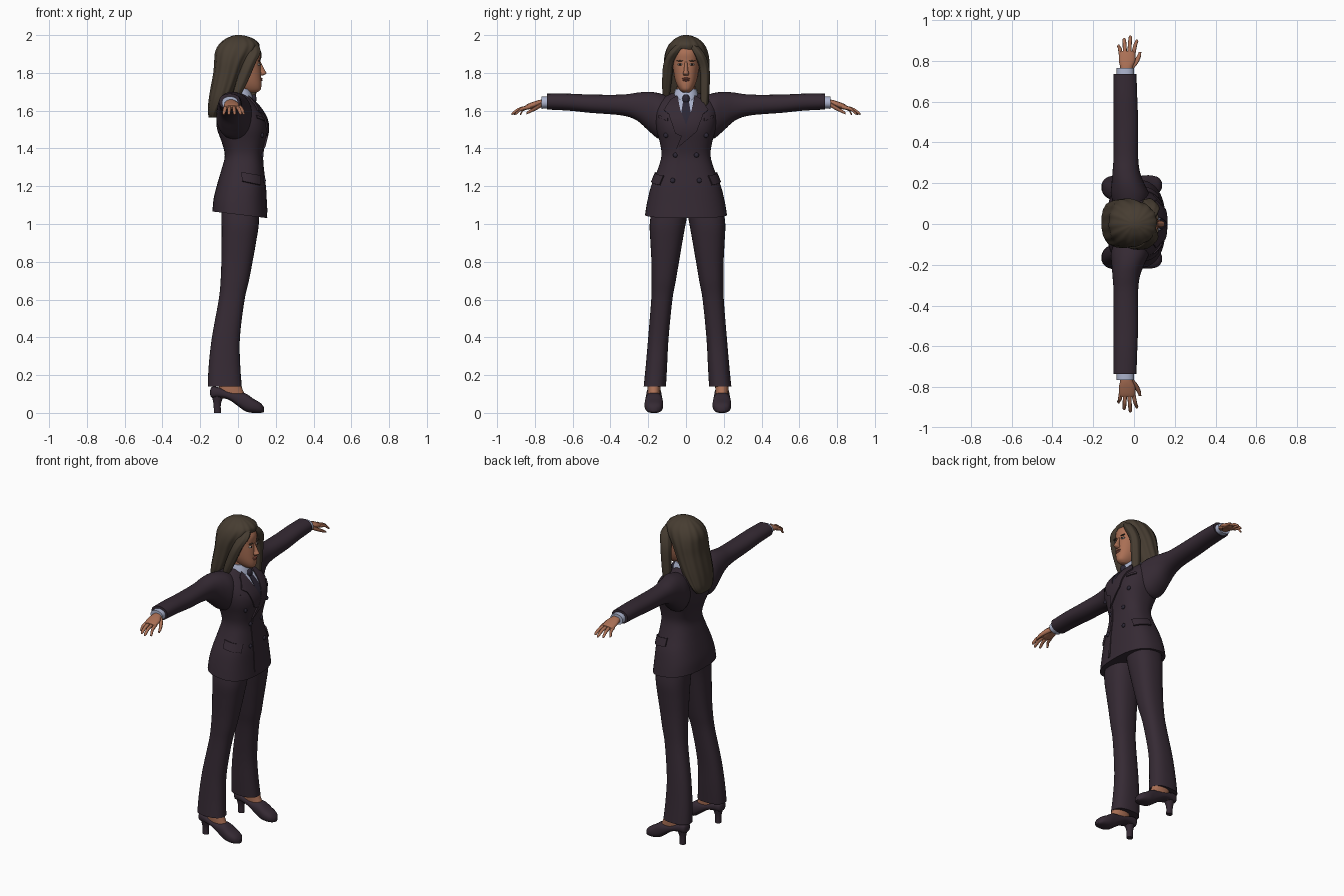
import bpy, bmesh, math
from mathutils import Vector
from mathutils.bvhtree import BVHTree

if "Cube" in bpy.data.objects:
    bpy.data.objects.remove(bpy.data.objects["Cube"])


def material(name, *rgb):
    m = bpy.data.materials.new(name)
    m.use_nodes = True
    m.diffuse_color = (*rgb, 1)
    m.node_tree.nodes["Principled BSDF"].inputs["Base Color"].default_value = (*rgb, 1)
    return m


SUIT = material("dark plum cloth", .036, .023, .034)
HAIR = material("brown hair", .062, .046, .031)
SKIN = material("warm skin", .40, .16, .09)
SHIRT = material("pale blue shirt", .42, .46, .62)
TIE = material("dark tie", .025, .02, .035)
LIPS = material("muted red lips", .30, .09, .06)
WHITE = material("eye white", .6, .55, .5)
IRIS = material("dark iris", .02, .012, .01)


def finish(name, bm, mat, angle=45):
    bmesh.ops.recalc_face_normals(bm, faces=bm.faces)
    mesh = bpy.data.meshes.new(name)
    bm.to_mesh(mesh)
    bm.free()
    mesh.materials.append(mat)
    mesh.polygons.foreach_set("use_smooth", [True] * len(mesh.polygons))
    mesh.set_sharp_from_angle(angle=math.radians(angle))
    ob = bpy.data.objects.new(name, mesh)
    bpy.context.collection.objects.link(ob)
    return ob


def spline(rows, steps):
    """Smooth curve through the section rows."""
    rows = [r if len(r) == 5 else (*r[:3], -r[3], r[3]) for r in rows]
    out = []
    for i in range(len(rows) - 1):
        a, b, c, d = (rows[min(max(i + k, 0), len(rows) - 1)] for k in (-1, 0, 1, 2))
        for j in range(steps):
            f = j / steps
            out.append([q + f / 2 * (r - p + f * (2*p - 5*q + 4*r - s + f * (3*(q - r) + s - p)))
                        for p, q, r, s in zip(a, b, c, d)])
    return out + [rows[-1]]


def loft(name, mat, axis, rows, side=1, shift=0, n=32, power=2.2, steps=4, ripple=0, folds=0, warp=None):
    """Skin over rounded sections: (position, u min, u max, v min, v max)."""
    bm = bmesh.new()
    rings = []
    for t, u0, u1, v0, v1 in spline(rows, steps):
        ring = []
        for k in range(n):
            a = math.tau * k / n
            c, s = math.cos(a), math.sin(a)
            w = 1 + ripple * math.cos(folds * a + t * 6)
            u = (u0 + u1) / 2 + (u1 - u0) / 2 * w * math.copysign(abs(c) ** (2 / power), c)
            v = (v0 + v1) / 2 + (v1 - v0) / 2 * w * math.copysign(abs(s) ** (2 / power), s)
            p = {"x": (t, u * side, v), "y": (u, t * side, v), "z": (u, v * side, t)}[axis]
            p = Vector(p) + Vector((0, shift, 0))
            ring.append(bm.verts.new(warp(p) if warp else p))
        rings.append(ring)
    for r, q in zip(rings, rings[1:]):
        for k in range(n):
            bm.faces.new((r[k], r[(k + 1) % n], q[(k + 1) % n], q[k]))
    bm.faces.new(rings[0])
    bm.faces.new(rings[-1])
    return finish(name, bm, mat)


def blob(name, mat, center, size):
    bm = bmesh.new()
    bmesh.ops.create_uvsphere(bm, u_segments=16, v_segments=10, radius=1)
    for v in bm.verts:
        v.co = Vector(center) + Vector(a * b for a, b in zip(v.co, size))
    return finish(name, bm, mat)


# Jacket body, with a hem that dips at the front
def hem(p):
    p.z -= max(0, 1.2 - p.z) * p.x * .8
    return p


jacket = loft("jacket_body", SUIT, "z", [
    (1.05, -.135, .155, .217), (1.12, -.13, .15, .205), (1.2, -.113, .145, .185),
    (1.28, -.09, .136, .153), (1.36, -.07, .13, .13), (1.43, -.085, .142, .138),
    (1.5, -.11, .156, .157), (1.56, -.115, .147, .165), (1.62, -.115, .11, .165),
    (1.66, -.1, .07, .145), (1.69, -.08, .035, .08)], n=48, power=2.5, warp=hem)
bodies = [jacket]

for side, tag in ((1, "left"), (-1, "right")):
    # Sleeve and shirt cuff
    bodies.append(loft(tag + "_sleeve", SUIT, "y", [
        (.07, -.09, .06, 1.47, 1.67), (.14, -.113, .075, 1.45, 1.692), (.2, -.11, .05, 1.495, 1.7),
        (.26, -.105, .028, 1.548, 1.695), (.34, -.1, .02, 1.575, 1.685), (.5, -.1, .02, 1.588, 1.685),
        (.62, -.1, .016, 1.6, 1.69), (.735, -.1, .012, 1.606, 1.69)], side))
    loft(tag + "_cuff", SHIRT, "y", [(.7, -.085, 0, 1.612, 1.677), (.765, -.085, 0, 1.61, 1.675)], side)
    # Hand with four fingers and a thumb
    loft(tag + "_palm", SKIN, "y", [
        (.73, -.065, -.01, 1.622, 1.662), (.77, -.068, -.006, 1.62, 1.658),
        (.8, -.074, .006, 1.615, 1.65), (.835, -.073, .006, 1.606, 1.637),
        (.85, -.066, .0, 1.608, 1.628)], side, n=20)
    for finger, base, tip, end in (("little", -.064, -.075, .88), ("ring", -.044, -.048, .912),
                                   ("middle", -.023, -.018, .924), ("index", -.004, .013, .905)):
        loft(f"{tag}_{finger}_finger", SKIN, "y", [
            (y, x - r, x + r, z - r, z + r) for y, x, z, r in
            ((.825, base, 1.62, .01), ((.84 + end) / 2, (base + tip) / 2, 1.608, .0095),
             (end - .008, tip, 1.587, .008), (end, tip, 1.582, .003))], side, n=10)
    loft(tag + "_thumb", SKIN, "y", [
        (.765, -.03, .0, 1.618, 1.645), (.79, -.01, .02, 1.604, 1.63),
        (.82, .012, .033, 1.59, 1.61), (.845, .024, .036, 1.58, 1.592)], side, n=10)
    # Trouser leg
    loft(tag + "_trouser_leg", SUIT, "z", [
        (.14, -.16, .02, .114, .232), (.25, -.155, .012, .108, .221), (.4, -.138, .01, .1, .208),
        (.6, -.102, .035, .08, .192), (.7, -.092, .058, .062, .19), (.8, -.088, .077, .045, .191),
        (.9, -.087, .095, .028, .196), (1, -.087, .11, .01, .2), (1.1, -.09, .11, -.01, .185)],
        side, .008, power=2.4)
    # Ankle, heeled shoe
    loft(tag + "_ankle", SKIN, "z", [(.08, -.1, .045, .148, .212), (.13, -.1, .022, .145, .215),
                                     (.2, -.1, 0, .14, .215)], side, .01, n=20)
    loft(tag + "_shoe", SUIT, "x", [
        (x, .18 - w, .18 + w, low, top) for x, w, low, top in
        ((-.147, .012, .095, .12), (-.137, .032, .08, .138), (-.1, .038, .08, .135),
         (-.05, .041, .07, .115), (0, .044, .036, .108), (.04, .047, .008, .103),
         (.08, .049, 0, .076), (.12, .038, 0, .052), (.137, .014, .004, .03))], side, .01, power=2.5)
    loft(tag + "_heel", SUIT, "z", [(0, -.128, -.09, .163, .197), (.05, -.13, -.09, .162, .198),
                                    (.1, -.142, -.07, .15, .21)], side, .01, n=20)
    # Eye and eyebrow
    blob(tag + "_eye", WHITE, (.11, side * .031, 1.845), (.009, .014, .006))
    blob(tag + "_iris", IRIS, (.116, side * .031, 1.845), (.005, .006, .006))
    blob(tag + "_eyebrow", HAIR, (.113, side * .032, 1.864), (.007, .018, .003))

# Neck, head, nose and lips
loft("neck", SKIN, "z", [(1.62, -.06, .055, .055), (1.68, -.055, .055, .05), (1.76, -.05, .06, .048)])
loft("head", SKIN, "z", [
    (1.697, .045, .1, .018), (1.71, .0, .119, .033), (1.735, -.03, .124, .048), (1.77, -.06, .123, .06),
    (1.82, -.08, .121, .068), (1.86, -.085, .117, .072), (1.91, -.085, .117, .07), (1.96, -.05, .085, .05)],
    power=2.3)
loft("nose", SKIN, "z", [(1.786, .105, .132, .012), (1.797, .105, .15, .016),
                         (1.815, .105, .142, .011), (1.86, .1, .119, .007)], n=16)
blob("upper_lip", LIPS, (.12, 0, 1.77), (.011, .021, .005))
blob("lower_lip", LIPS, (.119, 0, 1.761), (.011, .018, .006))

# Hair mass with a wavy surface, and locks framing the face
loft("hair", HAIR, "z", [
    (1.565, -.155, -.11, -.06, .075), (1.6, -.16, -.085, -.085, .1), (1.66, -.155, -.035, -.108, .113),
    (1.72, -.145, .0, -.114, .12), (1.8, -.13, .035, -.116, .123), (1.86, -.125, .065, -.116, .123),
    (1.91, -.12, .1, -.108, .115), (1.95, -.1, .112, -.09, .097), (1.98, -.066, .082, -.06, .066),
    (1.996, -.03, .04, -.028, .03), (2, -.01, .015, -.01, .01)], n=112, ripple=.018, folds=14)
for side, tag, path in (
        (1, "left", ((1.57, .07, .09, .008), (1.64, .068, .097, .02), (1.72, .07, .1, .024),
                     (1.82, .075, .098, .026), (1.9, .09, .07, .028), (1.965, .07, .02, .02))),
        (-1, "right", ((1.63, -.03, .1, .012), (1.7, .0, .104, .02), (1.77, .028, .1, .025),
                       (1.85, .06, .092, .026), (1.915, .085, .058, .028), (1.967, .07, .01, .02)))):
    loft(tag + "_hair_lock", HAIR, "z", [(z, x - r * 1.3, x + r * 1.2, y - r, y + r)
                                         for z, x, y, r in path], side, n=36, ripple=.05, folds=6)

# Shirt collar
loft("shirt_collar", SHIRT, "z", [(1.63, -.075, .09, .075), (1.68, -.066, .075, .066),
                                  (1.715, -.06, .06, .056)])

# Surface lookup, so that flat pieces lie on the jacket
both = bmesh.new()
for ob in bodies:
    both.from_mesh(ob.data)
surface = BVHTree.FromBMesh(both)
both.free()


def onto(a, b, view):
    start = Vector((1, a, b)) if view == "front" else Vector((a, view, b))
    ray = Vector((-1, 0, 0)) if view == "front" else Vector((0, -view, 0))
    hit, normal, _, _ = surface.ray_cast(start, ray)
    return (hit, normal) if hit else (Vector((.03, a, b)), -ray)


def plate(name, mat, outline, lift, view="front"):
    """Thin piece draped over the jacket from the front or one side."""
    bm = bmesh.new()
    bm.faces.new([bm.verts.new((a, b, 0)) for a, b in outline])
    bmesh.ops.triangulate(bm, faces=bm.faces)
    bmesh.ops.subdivide_edges(bm, edges=bm.edges, cuts=5, use_grid_fill=True)
    top, base = {}, {}
    for v in bm.verts:
        hit, normal = onto(v.co.x, v.co.y, view)
        base[v], v.co = hit - normal * .002, hit + normal * lift
    low = bmesh.ops.duplicate(bm, geom=bm.verts[:] + bm.edges[:] + bm.faces[:])
    pair = low["vert_map"]
    edges = [e for e in bm.edges if e.is_boundary and e.verts[0] in base]
    for v in base:
        pair[v].co = base[v]
    for e in edges:
        a, b = e.verts
        bm.faces.new((a, b, pair[b], pair[a]))
    finish(name, bm, mat, 35)


# Shirt front, tie, lapels and front edge
plate("shirt_front", SHIRT, [(-.05, 1.675), (.05, 1.675), (.035, 1.6), (0, 1.53), (-.035, 1.6)], .003)
plate("tie", TIE, [(-.013, 1.66), (.013, 1.66), (.026, 1.58), (0, 1.52), (-.026, 1.58)], .006)
blob("tie_knot", TIE, (.084, 0, 1.662), (.014, .02, .025))
plate("right_lapel", SUIT, [(-.045, 1.675), (-.08, 1.655), (-.115, 1.6), (-.09, 1.58),
                            (-.055, 1.48), (-.01, 1.46), (0, 1.525), (-.03, 1.6)], .008)
plate("left_lapel", SUIT, [(.045, 1.675), (.08, 1.655), (.115, 1.6), (.09, 1.58), (.055, 1.49),
                           (-.05, 1.4), (-.035, 1.44), (0, 1.525), (.03, 1.6)], .009)
plate("jacket_front_edge", SUIT, [(-.05, 1.4), (-.035, 1.42), (-.035, 1.06), (-.05, 1.06)], .004)

# Pocket flaps, chest pockets and buttons
for side, tag in ((1, "left"), (-1, "right")):
    plate(tag + "_pocket_flap", SUIT, [(.02, 1.225), (.02, 1.272), (.115, 1.255), (.115, 1.205)], .009, side)
    plate(tag + "_chest_pocket", SUIT, [(side * a, b) for a, b in
                                        ((.095, 1.545), (.095, 1.56), (.14, 1.575), (.14, 1.56))], .006)
    for row, (y, z) in enumerate(((.105, 1.47), (.055, 1.365), (.07, 1.23))):
        spot, normal = onto(side * y, z, "front")
        blob(f"{tag}_button_{row + 1}", TIE, spot + normal * .003, (.008, .013, .013))
